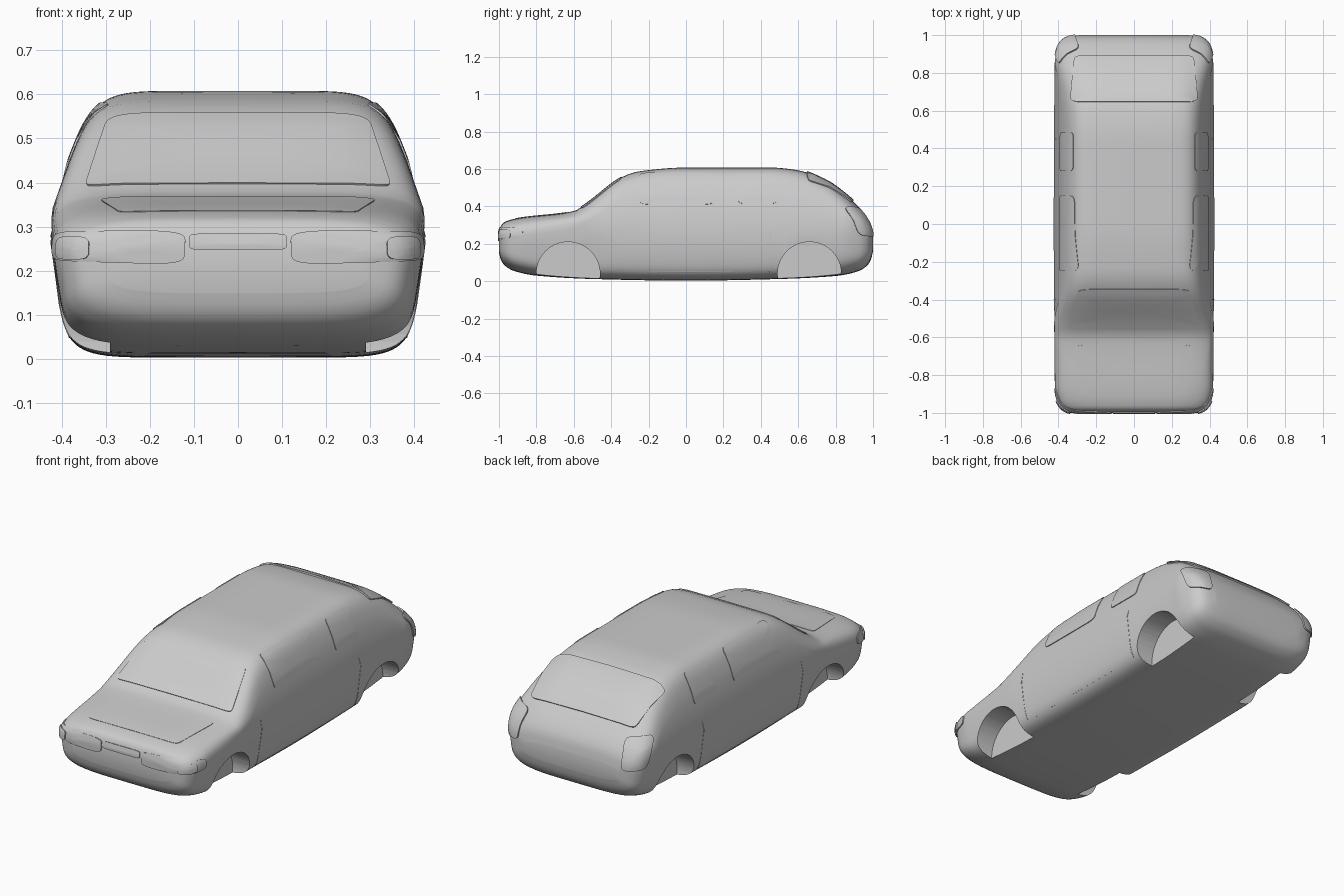
import bpy, bmesh, math
from mathutils import Vector
from mathutils.bvhtree import BVHTree

if "Cube" in bpy.data.objects:
    bpy.data.objects.remove(bpy.data.objects["Cube"], do_unlink=True)

grey = bpy.data.materials.new("light grey")
grey.use_nodes = True
grey.diffuse_color = (0.6, 0.6, 0.6, 1)
grey.node_tree.nodes["Principled BSDF"].inputs["Base Color"].default_value = (0.6, 0.6, 0.6, 1)


def finish(bm, name, angle=40):
    bmesh.ops.recalc_face_normals(bm, faces=bm.faces)
    mesh = bpy.data.meshes.new(name)
    bm.to_mesh(mesh)
    bm.free()
    obj = bpy.data.objects.new(name, mesh)
    bpy.context.collection.objects.link(obj)
    mesh.materials.append(grey)
    smooth(obj, angle)
    return obj


def smooth(obj, angle):
    bpy.ops.object.select_all(action='DESELECT')
    obj.select_set(True)
    bpy.context.view_layer.objects.active = obj
    bpy.ops.object.shade_smooth_by_angle(angle=math.radians(angle))


def curve(keys, y):
    """Smooth interpolation through (y, value) pairs without overshoot."""
    i = 0
    while i < len(keys) - 2 and y > keys[i + 1][0]:
        i += 1

    def chord(k):
        k = min(max(k, 0), len(keys) - 2)
        return (keys[k + 1][1] - keys[k][1]) / (keys[k + 1][0] - keys[k][0])

    def slope(k):
        a, b = chord(k - 1), chord(k)
        return 2 * a * b / (a + b) if a * b > 0 else 0
    (y0, v0), (y1, v1) = keys[i], keys[i + 1]
    d = y1 - y0
    t = min(max((y - y0) / d, 0), 1)
    return (v0 * (1 + 2 * t) * (1 - t) ** 2 + slope(i) * d * t * (1 - t) ** 2
            + v1 * t * t * (3 - 2 * t) - slope(i + 1) * d * t * t * (1 - t))


def power(v, e):
    return math.copysign(abs(v) ** e, v)


# Body outline: roof line, floor line, half width and corner squareness
TOP = [(-1, .26), (-.99, .295), (-.97, .317), (-.9, .337), (-.6, .375), (-.54, .41),
       (-.33, .563), (-.25, .588), (0, .608), (.45, .608), (.6, .593), (.75, .535),
       (.85, .465), (.92, .4), (.97, .34), (.99, .3), (1, .25)]
FLOOR = [(-1, .15), (-.99, .115), (-.97, .085), (-.92, .055), (-.8, .03), (-.5, .012),
         (0, .003), (.5, .012), (.8, .028), (.92, .053), (.97, .085), (.99, .12), (1, .16)]
WIDTH = [(-1, .3), (-.99, .355), (-.97, .385), (-.93, .408), (-.85, .42), (0, .425),
         (.85, .42), (.93, .405), (.97, .38), (.99, .345), (1, .29)]
SQUARE = [(-1, 4), (-.85, 5), (-.3, 8), (.5, 8), (.9, 5), (1, 4)]
STATIONS, RING = 80, 72

# Body shell lofted from nose to tail
bm = bmesh.new()
rings = []
for i in range(STATIONS + 1):
    y = -math.cos(math.pi * i / STATIONS)
    top, floor, width, n = [curve(k, y) for k in (TOP, FLOOR, WIDTH, SQUARE)]
    belt = min((top + floor) / 2, .28)
    ring = []
    for j in range(RING):
        a = 2 * math.pi * j / RING
        s = power(math.sin(a), 2 / n)
        z = belt + s * ((top - belt) if s > 0 else (belt - floor))
        x = width * power(math.cos(a), 2 / n)
        x *= 1 - .85 * max(0, z - .335) - .35 * max(0, .25 - z)
        ring.append(bm.verts.new((x, y, z)))
    rings.append(ring)
for a, b in zip(rings, rings[1:]):
    for j in range(RING):
        bm.faces.new((a[j], a[j - 1], b[j - 1], b[j]))
bm.faces.new(rings[0])
bm.faces.new(rings[-1][::-1])
bmesh.ops.recalc_face_normals(bm, faces=bm.faces)
surface = BVHTree.FromBMesh(bm)
body = finish(bm, "body")

# Wheel wells cut into the body
for y in (-.63, .66):
    for side in (-1, 1):
        bpy.ops.mesh.primitive_cylinder_add(vertices=64, radius=.17, depth=.3,
                                            location=(side * .44, y, .04),
                                            rotation=(0, math.pi / 2, 0))
        cutter = bpy.context.object
        cutter.name = "wheel_well_cutter"
        cutter.hide_render = True
        cut = body.modifiers.new("wheel_well", 'BOOLEAN')
        cut.operation, cut.solver, cut.object = 'DIFFERENCE', 'EXACT', cutter
        bpy.context.view_layer.objects.active = body
        bpy.ops.object.modifier_apply(modifier=cut.name)
        bpy.data.objects.remove(cutter, do_unlink=True)
smooth(body, 40)


def plate(name, corners, aim, lift=.004, n=8, mirror=False):
    """Rounded panel between four corners, laid on the body along the aim direction."""
    for side in ((1, -1) if mirror else (1,)):
        flip = Vector((side, 1, 1))
        c = [Vector(p) * flip for p in corners]
        d = (Vector(aim) * flip).normalized()
        bm = bmesh.new()

        def point(r, a, h):
            u = (1 + r * power(math.cos(a), 2 / n)) / 2
            v = (1 + r * power(math.sin(a), 2 / n)) / 2
            p = c[0].lerp(c[1], u).lerp(c[3].lerp(c[2], u), v)
            hit, normal, _, _ = surface.ray_cast(p - d * .6, d)
            if hit is None:
                hit, normal, _, _ = surface.find_nearest(p)
            return bm.verts.new(hit + normal * h)
        count, steps = 48, 8
        loops = [[point(k / steps, 2 * math.pi * j / count, lift) for j in range(count)]
                 for k in range(1, steps + 1)]
        loops.append([point(1, 2 * math.pi * j / count, -.004) for j in range(count)])
        centre = point(0, 0, lift)
        for j in range(count):
            bm.faces.new((centre, loops[0][j - 1], loops[0][j]))
            for a, b in zip(loops, loops[1:]):
                bm.faces.new((a[j], a[j - 1], b[j - 1], b[j]))
        label = name if not mirror else ("left_" if side > 0 else "right_") + name
        finish(bm, label, 50)


def side_panel(name, y0, y1, z0, z1, lift=.004, n=10):
    plate(name, [(.4, y0, z0), (.4, y1, z0), (.4, y1, z1), (.4, y0, z1)],
          (-1, 0, 0), lift, n, True)


# Glass
side_panel("front_window", -.25, .15, .41, .578)
side_panel("rear_window", .28, .485, .415, .57)
plate("windshield", [(-.35, -.56, .4), (.35, -.56, .4), (.295, -.345, .55), (-.295, -.345, .55)],
      (0, 0, -1), .004, 14)
plate("rear_glass", [(-.315, .89, .42), (.315, .89, .42), (.335, .645, .58), (-.335, .645, .58)],
      (0, 0, -1), .008, 14)

# Bonnet panel and door seams
plate("bonnet", [(-.27, -.91, .34), (.27, -.91, .34), (.315, -.64, .37), (-.315, -.64, .37)],
      (0, 0, -1), .002, 14)
side_panel("front_door_seam", -.402, -.398, .05, .32, .0015)
side_panel("rear_door_seam", .448, .452, .05, .32, .0015)
side_panel("sill_seam", -.4, .45, .048, .052, .0015)

# Lamps and grille
plate("headlamp", [(.12, -1, .213), (.42, -.88, .225), (.42, -.88, .285), (.12, -1, .29)],
      (-.45, .9, 0), .006, 5, True)
plate("indicator", [(.33, -.98, .225), (.405, -.94, .228), (.405, -.94, .273), (.33, -.98, .273)],
      (-.45, .9, 0), .012, 4, True)
plate("grille", [(-.11, -1, .247), (.11, -1, .247), (.11, -1, .283), (-.11, -1, .283)],
      (0, 1, 0), .006, 8)
plate("tail_lamp", [(.3, .99, .235), (.42, .94, .245), (.42, .87, .4), (.3, .95, .385)],
      (-.6, -.8, 0), .008, 5, True)
